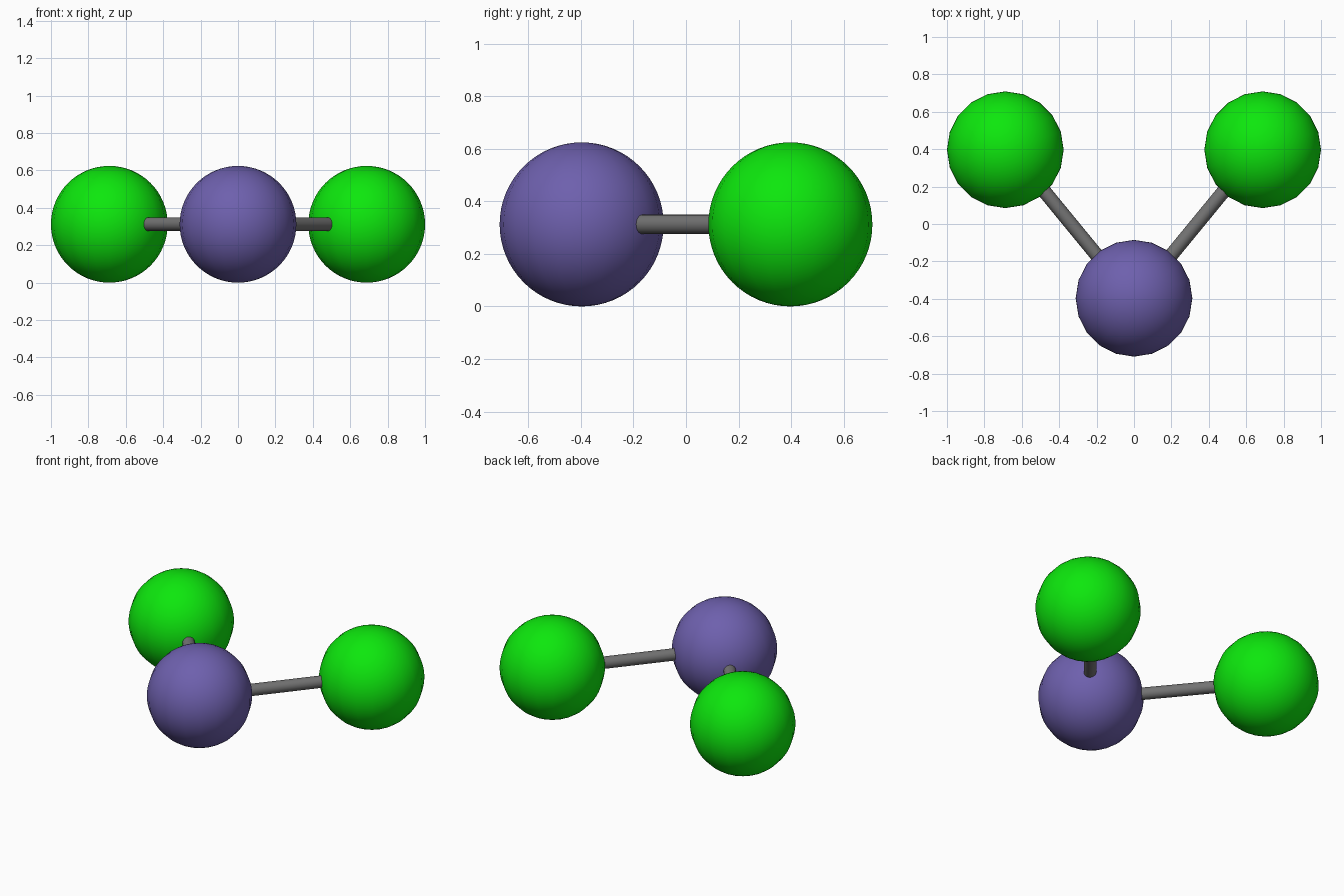
import bpy
from math import radians
from mathutils import Vector

if "Cube" in bpy.data.objects:
    bpy.data.objects.remove(bpy.data.objects["Cube"])

R = 0.312       # ball radius
ROD_R = 0.037   # rod radius


def material(name, color):
    m = bpy.data.materials.new(name)
    m.diffuse_color = color
    m.use_nodes = True
    m.node_tree.nodes["Principled BSDF"].inputs["Base Color"].default_value = m.diffuse_color
    return m


green = material("green", (0.004, 0.80, 0.004, 1))
violet = material("violet", (0.155, 0.117, 0.42, 1))
grey = material("grey", (0.17, 0.17, 0.17, 1))


def finish(name, mat, angle):
    ob = bpy.context.object
    ob.name = name
    ob.data.materials.append(mat)
    bpy.ops.object.shade_smooth_by_angle(angle=radians(angle))


def ball(name, center, mat):
    bpy.ops.mesh.primitive_uv_sphere_add(segments=20, ring_count=32, radius=R, location=center)
    finish(name, mat, 60)


def rod(name, a, b):
    d = b - a
    bpy.ops.mesh.primitive_cylinder_add(vertices=20, radius=ROD_R, depth=d.length, location=(a + b) / 2)
    bpy.context.object.rotation_euler = d.to_track_quat('Z', 'Y').to_euler()
    finish(name, grey, 40)


# Central ball at the front
centre = Vector((0, -0.397, R))
ball("centre_ball", centre, violet)

# Outer balls, each with a rod running into the central ball
for side, s in (("left", -1), ("right", 1)):
    outer = Vector((s * 0.688, 0.397, R))
    ball(side + "_ball", outer, green)
    rod(side + "_rod", Vector((s * 0.01, -0.397, R)), Vector((s * 0.662, 0.397, R)))
